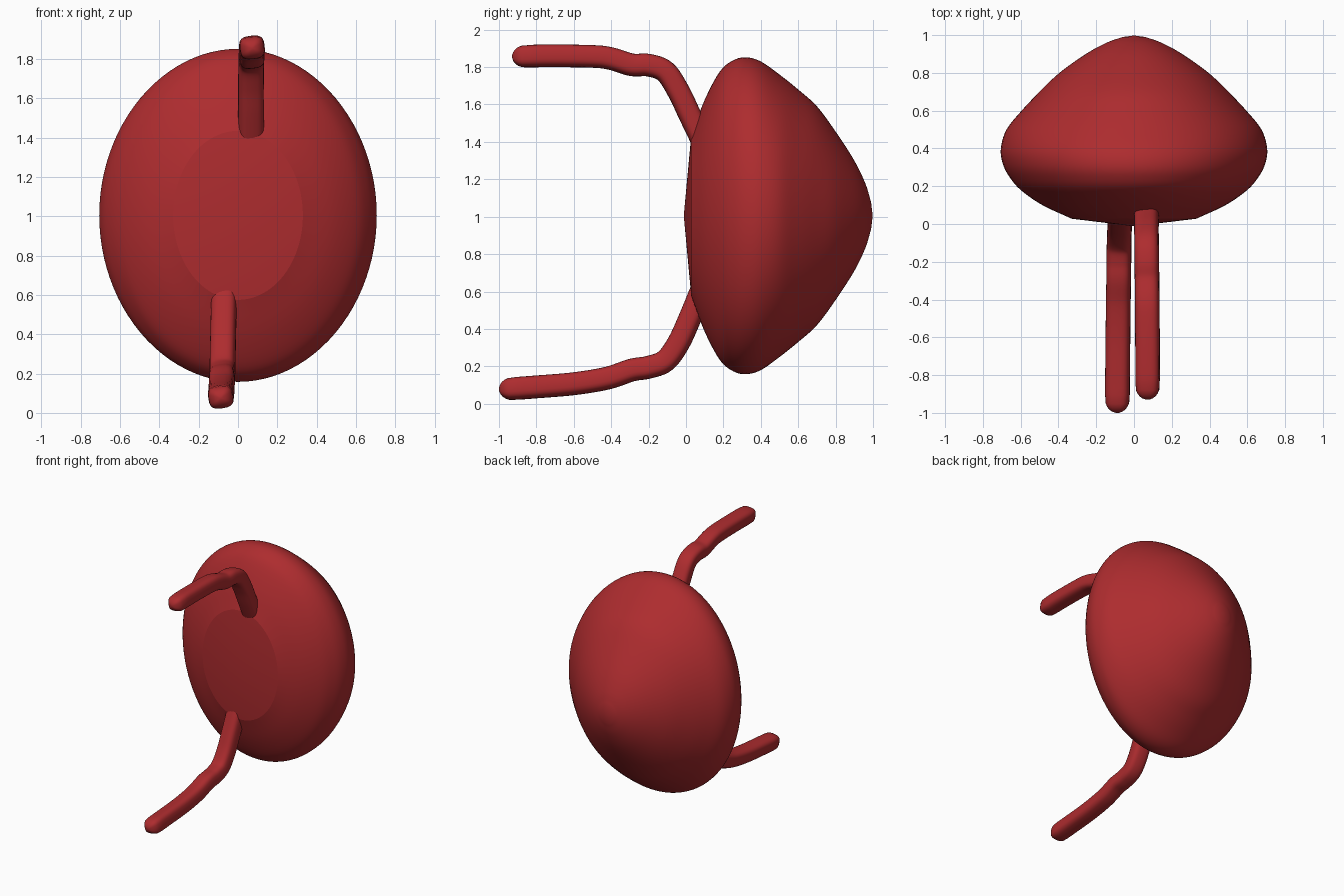
import bpy, bmesh, math
from mathutils import Vector

if "Cube" in bpy.data.objects:
    bpy.data.objects.remove(bpy.data.objects["Cube"])

mat = bpy.data.materials.new("red")
mat.diffuse_color = (0.42, 0.025, 0.028, 1)
mat.use_nodes = True
mat.node_tree.nodes["Principled BSDF"].inputs["Base Color"].default_value = mat.diffuse_color


def smooth_path(pts, steps):
    """Catmull-Rom interpolation through tuples of any length."""
    p = [Vector(q) for q in pts]
    p = [p[0] * 2 - p[1]] + p + [p[-1] * 2 - p[-2]]
    out = []
    for i in range(1, len(p) - 2):
        a, b, c, d = p[i - 1:i + 3]
        for s in range(steps):
            t = s / steps
            out.append(0.5 * (2 * b + (c - a) * t + (2 * a - 5 * b + 4 * c - d) * t ** 2
                              + (3 * b - a - 3 * c + d) * t ** 3))
    return out + [p[-2]]


def loft(name, rings, start, end, angle):
    """Skin a list of rings and close both ends with a fan."""
    bm = bmesh.new()
    rv = [[bm.verts.new(v) for v in r] for r in rings]
    n = len(rv[0])
    for a, b in zip(rv, rv[1:]):
        for i in range(n):
            j = (i + 1) % n
            bm.faces.new((a[i], a[j], b[j], b[i]))
    for ring, tip in ((rv[0], start), (rv[-1], end)):
        c = bm.verts.new(tip)
        for i in range(n):
            bm.faces.new((ring[i], ring[(i + 1) % n], c))
    bmesh.ops.recalc_face_normals(bm, faces=bm.faces)
    me = bpy.data.meshes.new(name)
    bm.to_mesh(me)
    bm.free()
    ob = bpy.data.objects.new(name, me)
    bpy.context.collection.objects.link(ob)
    me.materials.append(mat)
    bpy.ops.object.select_all(action='DESELECT')
    ob.select_set(True)
    bpy.context.view_layer.objects.active = ob
    bpy.ops.object.shade_smooth_by_angle(angle=math.radians(angle))
    return ob


# Domed body: elliptical sections (y, half width, half height)
profile = [(0.028, 0.33, 0.43), (0.10, 0.485, 0.62), (0.18, 0.60, 0.77),
           (0.25, 0.66, 0.83), (0.32, 0.695, 0.847), (0.40, 0.705, 0.825),
           (0.50, 0.675, 0.755), (0.60, 0.595, 0.675), (0.70, 0.50, 0.585),
           (0.80, 0.395, 0.45), (0.90, 0.255, 0.295), (0.96, 0.145, 0.17),
           (0.99, 0.06, 0.07)]
rings = []
for y, rx, rz in smooth_path(profile, 5):
    rings.append([(rx * math.cos(t), y, 1.005 + rz * math.sin(t))
                  for t in (2 * math.pi * k / 96 for k in range(96))])
loft("body", rings, (0, -0.012, 1.005), (0, 0.998, 1.005), 13)


# Curved arms: rounded-square section swept along a path of (x, y, z)
def arm(name, path, twist):
    pts = smooth_path(path, 6)
    d = (pts[0] - pts[1]).normalized()
    tip = pts[0]
    # rounded free end
    sections = [(tip - d * (0.075 - 0.075 * math.sin(a)), math.cos(a))
                for a in (math.radians(k) for k in (80, 65, 50, 35, 18))]
    sections += [(p, 1) for p in pts if (p - tip).length > 0.09]
    rings = []
    for i, (p, s) in enumerate(sections):
        t = (sections[min(i + 1, len(sections) - 1)][0] - sections[max(i - 1, 0)][0]).normalized()
        side = Vector((1, 0, 0))
        up = side.cross(t).normalized()
        ring = []
        for k in range(24):
            a = 2 * math.pi * k / 24
            c, q = math.cos(a), math.sin(a)
            u = math.copysign(abs(c) ** 0.65, c) * 0.064 * s
            v = math.copysign(abs(q) ** 0.65, q) * 0.059 * s
            ct, st = math.cos(twist), math.sin(twist)
            ring.append(p + side * (u * ct - v * st) + up * (u * st + v * ct))
        rings.append(ring)
    loft(name, rings, tip, sections[-1][0], 40)


arm("upper_arm", [(0.072, -0.93, 1.855), (0.072, -0.75, 1.86), (0.071, -0.50, 1.857),
                  (0.07, -0.40, 1.845), (0.069, -0.29, 1.812), (0.068, -0.20, 1.81),
                  (0.067, -0.11, 1.775), (0.066, -0.04, 1.67), (0.066, 0.02, 1.545),
                  (0.066, 0.09, 1.40)], 0.12)
arm("lower_arm", [(-0.088, -1.0, 0.075), (-0.087, -0.80, 0.09), (-0.085, -0.60, 0.107),
                  (-0.083, -0.42, 0.137), (-0.081, -0.29, 0.18), (-0.08, -0.20, 0.195),
                  (-0.079, -0.11, 0.23), (-0.077, -0.04, 0.325), (-0.074, 0.02, 0.455),
                  (-0.07, 0.08, 0.60)], 0.15)
